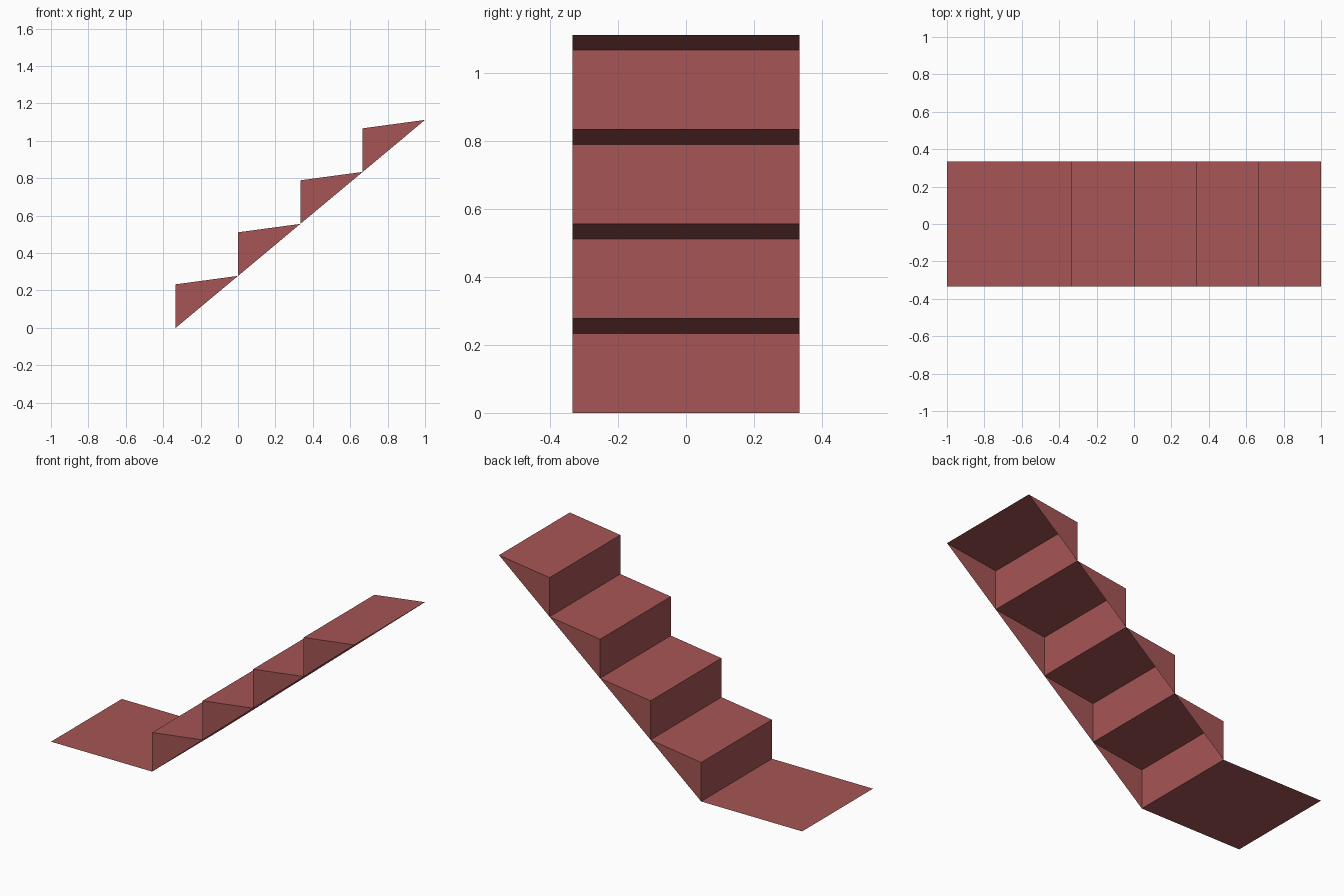
import bpy
import bmesh

STEPS = 4
RUN = 1 / 3           # horizontal length of a tread
RISE = 0.278          # height gained per step
RISER = 0.233         # height of the upright face
HALF_WIDTH = 1 / 3
START_X = -1 / 3

cube = bpy.data.objects.get("Cube")
if cube:
    bpy.data.objects.remove(cube, do_unlink=True)

red = bpy.data.materials.new("brick_red")
red.use_nodes = True
colour = (0.38, 0.09, 0.09, 1)
red.diffuse_color = colour
red.node_tree.nodes["Principled BSDF"].inputs["Base Color"].default_value = colour


def make_object(name, build):
    bm = bmesh.new()
    build(bm)
    mesh = bpy.data.meshes.new(name)
    bm.to_mesh(mesh)
    bm.free()
    mesh.materials.append(red)
    obj = bpy.data.objects.new(name, mesh)
    bpy.context.collection.objects.link(obj)
    return obj


def edge_pair(bm, x, z):
    """Two vertices across the width, front then back."""
    return [bm.verts.new((x, y, z)) for y in (-HALF_WIDTH, HALF_WIDTH)]


# Flat landing in front of the first riser
def landing(bm):
    a, b = edge_pair(bm, -1, 0)
    c, d = edge_pair(bm, START_X, 0)
    bm.faces.new((a, c, d, b))


# Hollow steps: riser, sloping tread and two triangular cheeks, open below
def steps(bm):
    foot = edge_pair(bm, START_X, 0)
    for i in range(STEPS):
        x, z = START_X + i * RUN, i * RISE
        nose = edge_pair(bm, x, z + RISER)
        end = edge_pair(bm, x + RUN, z + RISE)
        bm.faces.new((foot[0], nose[0], nose[1], foot[1]))
        bm.faces.new((nose[0], end[0], end[1], nose[1]))
        bm.faces.new((foot[0], end[0], nose[0]))
        bm.faces.new((foot[1], nose[1], end[1]))
        foot = end


make_object("landing", landing)
make_object("stair_steps", steps)
